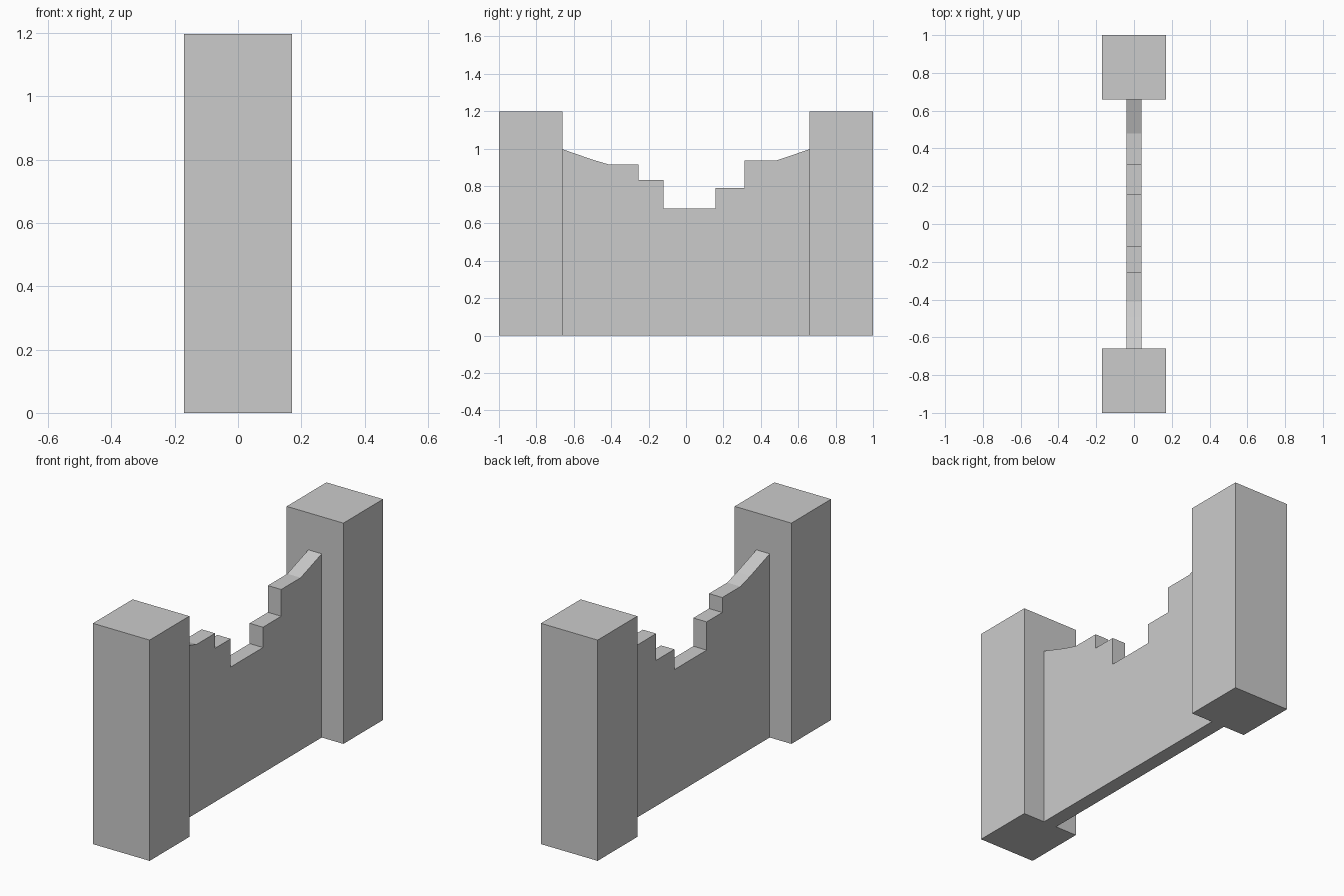
import bpy, bmesh

if "Cube" in bpy.data.objects:
    bpy.data.objects.remove(bpy.data.objects["Cube"])

PILLAR_W, PILLAR_H, PILLAR_Y = 0.34, 1.197, 0.83
WALL_HALF = 0.04
INNER = PILLAR_Y - PILLAR_W / 2


def add_object(name, bm):
    bmesh.ops.recalc_face_normals(bm, faces=bm.faces)
    mesh = bpy.data.meshes.new(name)
    bm.to_mesh(mesh)
    bm.free()
    obj = bpy.data.objects.new(name, mesh)
    bpy.context.collection.objects.link(obj)
    return obj


def extruded(name, outline, half):
    """Extrude a (y, z) outline along x, centred on x = 0."""
    bm = bmesh.new()
    face = bm.faces.new([bm.verts.new((-half, y, z)) for y, z in outline])
    out = bmesh.ops.extrude_face_region(bm, geom=[face])["geom"]
    verts = [g for g in out if isinstance(g, bmesh.types.BMVert)]
    bmesh.ops.translate(bm, verts=verts, vec=(2 * half, 0, 0))
    # the extrusion keeps the starting face only when asked; close if open
    bmesh.ops.holes_fill(bm, edges=[e for e in bm.edges if e.is_boundary])
    return add_object(name, bm)


# Square end pillars
for name, side in (("front_pillar", -1), ("back_pillar", 1)):
    y0, y1 = (side * PILLAR_Y - PILLAR_W / 2, side * PILLAR_Y + PILLAR_W / 2)
    extruded(name, [(y0, 0), (y1, 0), (y1, PILLAR_H), (y0, PILLAR_H)],
             PILLAR_W / 2)

# Thin wall with a broken, stepped top edge
broken_edge = [
    (INNER, 0.996), (0.48, 0.935), (0.313, 0.935), (0.313, 0.79),
    (0.157, 0.79), (0.157, 0.68), (-0.12, 0.68), (-0.12, 0.833),
    (-0.254, 0.833), (-0.254, 0.914), (-0.41, 0.914), (-0.495, 0.939),
    (-INNER, 0.996),
]
extruded("broken_wall", [(-INNER, 0), (INNER, 0)] + broken_edge, WALL_HALF)
